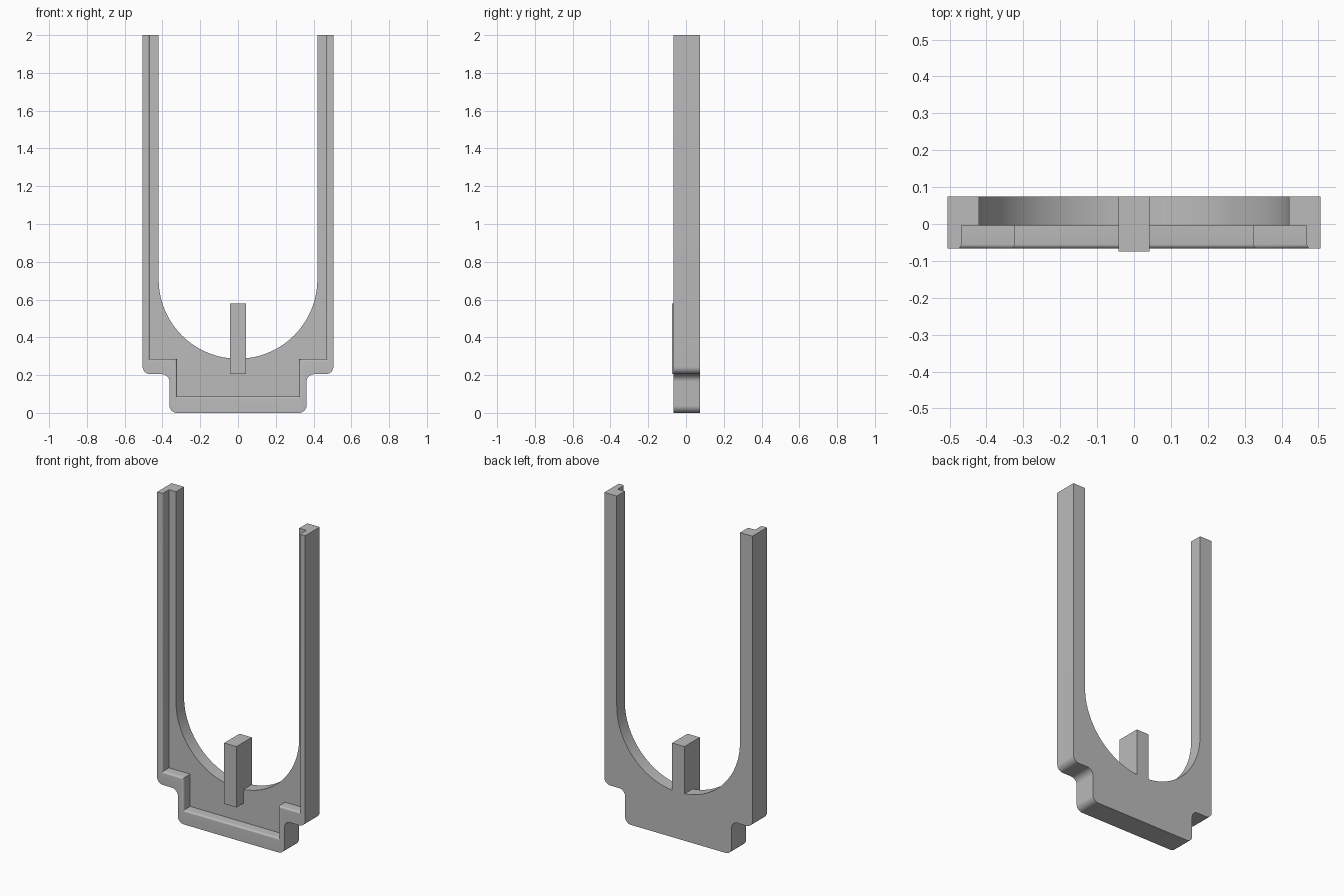
import bpy, bmesh, math

cube = bpy.data.objects.get("Cube")
if cube:
    bpy.data.objects.remove(cube, do_unlink=True)

FRONT, FLOOR, BACK = -0.067, -0.004, 0.0745
TOP = 2.0

grey = bpy.data.materials.new("plain grey")
grey.use_nodes = True
colour = (0.5, 0.5, 0.5, 1)
grey.diffuse_color = colour
grey.node_tree.nodes["Principled BSDF"].inputs["Base Color"].default_value = colour


def arc(cx, cz, r, start, end, steps):
    """Points along an arc, angles in degrees."""
    angles = [math.radians(start + (end - start) * i / steps) for i in range(steps + 1)]
    return [(cx + r * math.cos(a), cz + r * math.sin(a)) for a in angles]


def mirrored(half):
    """Close a right-hand half profile with its mirror image."""
    return half + [(-x, z) for x, z in reversed(half)]


def prism(name, points, place, offset):
    """Extrude a flat profile into a solid object."""
    bm = bmesh.new()
    face = bm.faces.new([bm.verts.new(place(p)) for p in points])
    new = bmesh.ops.extrude_face_region(bm, geom=[face])["geom"]
    bmesh.ops.translate(bm, vec=offset,
                        verts=[g for g in new if isinstance(g, bmesh.types.BMVert)])
    bmesh.ops.recalc_face_normals(bm, faces=bm.faces)
    mesh = bpy.data.meshes.new(name)
    bm.to_mesh(mesh)
    bm.free()
    mesh.materials.append(grey)
    obj = bpy.data.objects.new(name, mesh)
    bpy.context.collection.objects.link(obj)
    return obj


# Fork-shaped frame: stepped, rounded foot and a round-bottomed opening
r = 0.04
outer = [(0.505, TOP)]
outer += arc(0.505 - r, 0.205 + r, r, 0, -90, 8)
outer += arc(0.363 + r, 0.205 - r, r, 90, 180, 8)
outer += arc(0.363 - r, r, r, 0, -90, 8)
opening = [(-0.42, TOP)] + arc(0, 0.707, 0.42, 180, 360, 64) + [(0.42, TOP)]
frame = prism("frame", mirrored(outer) + opening,
              lambda p: (p[0], FRONT, p[1]), (0, BACK - FRONT, 0))

# Stepped recess cut into the front
recess = [(0.468, TOP + 0.2), (0.468, 0.286), (0.323, 0.286), (0.323, 0.087)]
cutter = prism("recess_cutter", mirrored(recess),
               lambda p: (p[0], FRONT - 0.1, p[1]), (0, FLOOR - FRONT + 0.1, 0))
cutter.hide_render = True
cut = frame.modifiers.new("recess", "BOOLEAN")
cut.operation = "DIFFERENCE"
cut.solver = "EXACT"
cut.object = cutter
graph = bpy.context.evaluated_depsgraph_get()
carved = bpy.data.meshes.new_from_object(frame.evaluated_get(graph))
frame.modifiers.clear()
frame.data = carved
bpy.data.objects.remove(cutter, do_unlink=True)

# Round the front lip of the recess
lip = [(0.468, TOP)] + recess[1:]


def on_lip(v):
    return abs(v.co.y - FRONT) < 0.001 and any(
        math.hypot(abs(v.co.x) - x, v.co.z - z) < 0.001 for x, z in lip)


bm = bmesh.new()
bm.from_mesh(carved)
edges = [e for e in bm.edges if all(on_lip(v) for v in e.verts)
         and not all(v.co.z > TOP - 0.001 for v in e.verts)]
bmesh.ops.bevel(bm, geom=edges, offset=0.012, segments=5, profile=0.5, affect="EDGES")
bm.to_mesh(carved)
bm.free()

# Square peg standing on the floor of the opening, overlapping the front
peg_side = [(-0.0745, 0.205), (FLOOR + 0.004, 0.205), (FLOOR + 0.004, 0.286),
            (BACK, 0.286), (BACK, 0.58), (-0.0745, 0.58)]
peg = prism("centre_peg", peg_side, lambda p: (-0.042, p[0], p[1]), (0.084, 0, 0))

bpy.ops.object.select_all(action="DESELECT")
frame.select_set(True)
bpy.context.view_layer.objects.active = frame
bpy.ops.object.shade_smooth_by_angle(angle=math.radians(30))
